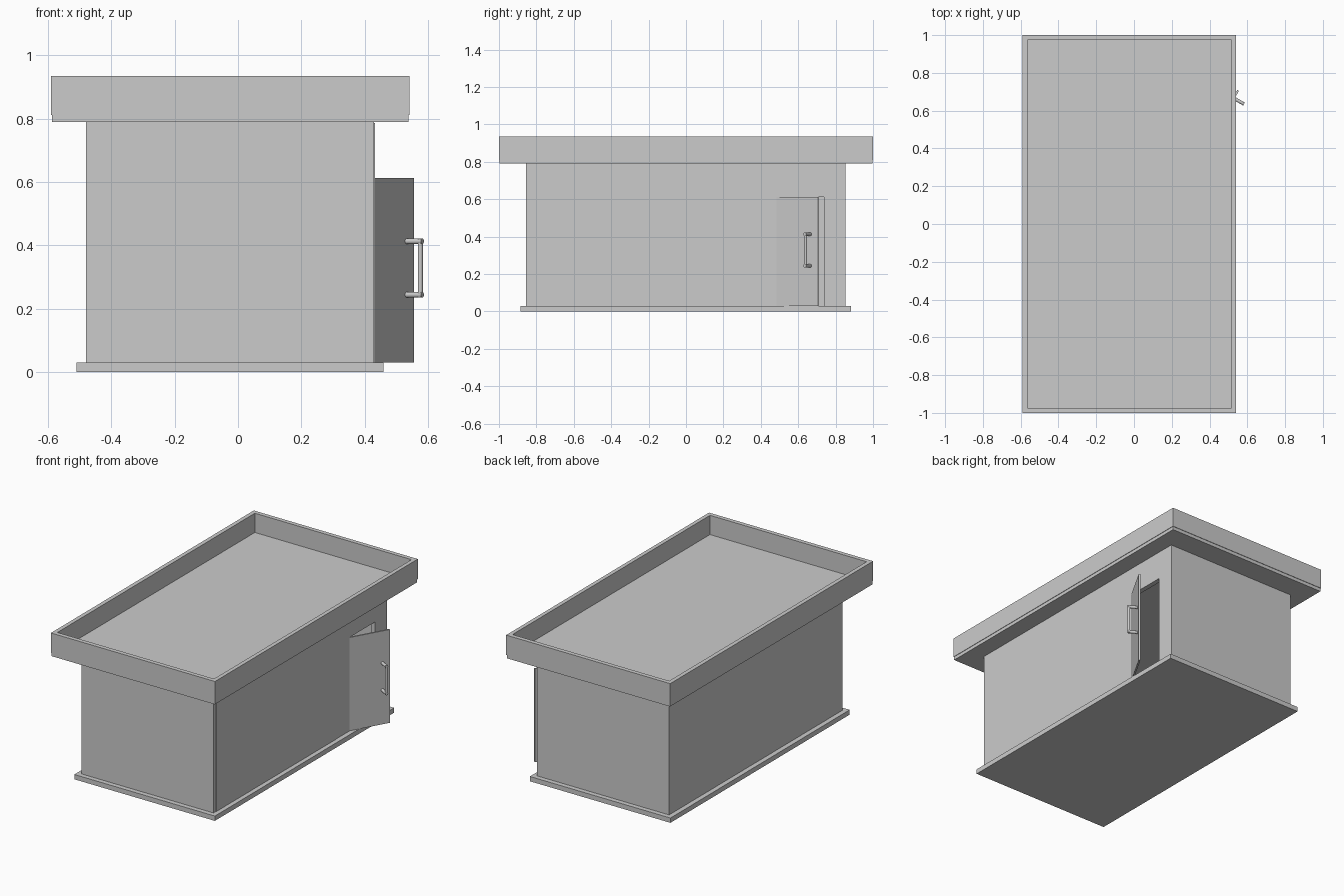
import bpy, bmesh, math
from mathutils import Matrix, Vector

default = bpy.data.objects.get("Cube")
if default:
    bpy.data.objects.remove(default, do_unlink=True)

grey = bpy.data.materials.new("plain_grey")
grey.use_nodes = True
grey.diffuse_color = (0.6, 0.6, 0.6, 1)
grey.node_tree.nodes["Principled BSDF"].inputs["Base Color"].default_value = (0.6, 0.6, 0.6, 1)


def finish(name, bm):
    bmesh.ops.recalc_face_normals(bm, faces=bm.faces)
    mesh = bpy.data.meshes.new(name)
    bm.to_mesh(mesh)
    bm.free()
    mesh.materials.append(grey)
    obj = bpy.data.objects.new(name, mesh)
    bpy.context.collection.objects.link(obj)
    return obj


def box(name, lo, hi):
    lo, hi = Vector(lo), Vector(hi)
    bm = bmesh.new()
    bmesh.ops.create_cube(bm, size=1, matrix=Matrix.Translation((lo + hi) / 2)
                          @ Matrix.Diagonal((*(hi - lo), 1)))
    return finish(name, bm)


def rod(name, start, end, radius):
    start, end = Vector(start), Vector(end)
    axis = end - start
    bm = bmesh.new()
    bmesh.ops.create_cone(bm, cap_ends=True, segments=20, radius1=radius, radius2=radius,
                          depth=axis.length, matrix=Matrix.Translation((start + end) / 2)
                          @ axis.to_track_quat('Z', 'Y').to_matrix().to_4x4())
    obj = finish(name, bm)
    for face in obj.data.polygons:
        face.use_smooth = len(face.vertices) == 4
    return obj


def cut(target, cutter):
    mod = target.modifiers.new("cut_" + cutter.name, 'BOOLEAN')
    mod.operation, mod.solver, mod.object = 'DIFFERENCE', 'EXACT', cutter
    cutter.hide_render = True
    cutter.hide_set(True)


# Base slab and hollow wall shell with a doorway
box("base_slab", (-0.51, -0.885, 0), (0.46, 0.882, 0.03))
walls = box("walls", (-0.48, -0.855, 0.03), (0.43, 0.852, 0.79))
cut(walls, box("room_cutter", (-0.45, -0.825, 0), (0.4, 0.822, 0.82)))
cut(walls, box("doorway_cutter", (0.37, 0.485, 0), (0.46, 0.738, 0.613)))

# Large thin panel on the long side
box("side_panel", (0.425, -0.83, 0.03), (0.432, 0.35, 0.786))

# Roof slab with a raised parapet around it
box("roof_slab", (-0.588, -0.997, 0.79), (0.538, 0.997, 0.815))
parapet = box("parapet", (-0.591, -1, 0.811), (0.541, 1, 0.935))
cut(parapet, box("parapet_cutter", (-0.565, -0.973, 0.7), (0.516, 0.973, 1)))

# Door with pull handle, modelled closed and then swung open on its hinge
door_parts = [box("door", (-0.01, 0, 0.03), (0, 0.253, 0.612)),
              rod("handle_bar", (0.05, 0.206, 0.236), (0.05, 0.206, 0.421), 0.008)]
for label, z in (("lower", 0.244), ("upper", 0.413)):
    door_parts.append(rod(label + "_handle_mount", (-0.002, 0.206, z), (0.058, 0.206, z), 0.009))
for part in door_parts:
    part.location = (0.43, 0.485, 0)
    part.rotation_euler.z = -math.radians(29.7)
